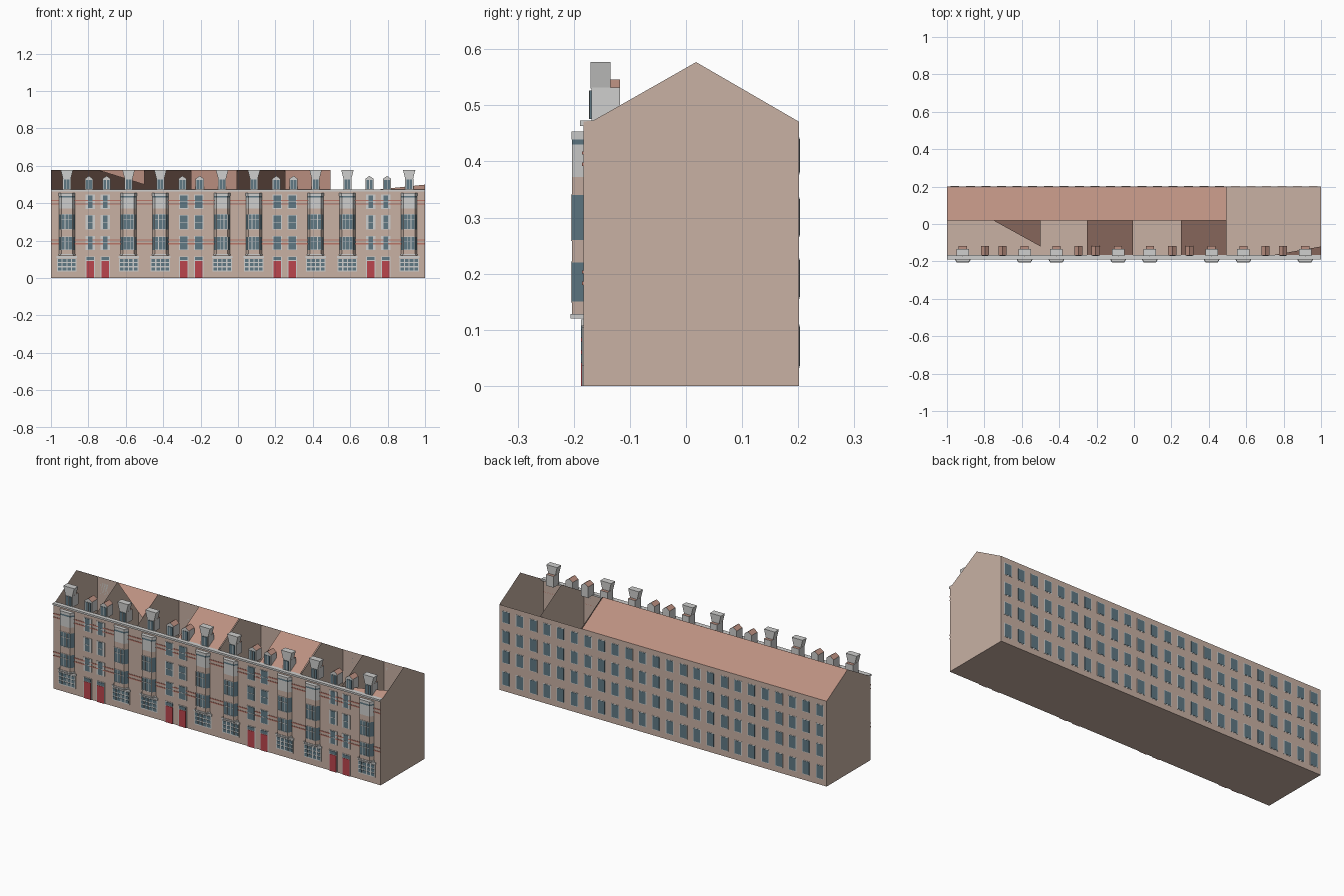
import bpy, bmesh

cube = bpy.data.objects.get("Cube")
if cube:
    bpy.data.objects.remove(cube, do_unlink=True)


def material(name, rgb):
    m = bpy.data.materials.new(name)
    m.use_nodes = True
    m.diffuse_color = (*rgb, 1)
    m.node_tree.nodes["Principled BSDF"].inputs["Base Color"].default_value = (*rgb, 1)
    return m


MATS = [material("beige_wall", (.58, .44, .37)), material("terracotta_roof", (.50, .28, .22)),
        material("pale_stone", (.62, .62, .61)), material("window_glass", (.115, .19, .23)),
        material("red_door", (.50, .06, .075)), material("brick_band", (.48, .18, .14))]
WALL, ROOF, STONE, GLASS, DOOR, BAND = range(len(MATS))


class Part:
    """Collects faces of one building part, then places it at one or more x positions."""

    def __init__(self, name):
        self.name, self.bm = name, bmesh.new()

    def poly(self, pts, mat):
        f = self.bm.faces.new([self.bm.verts.new(p) for p in pts])
        f.material_index = mat
        return f

    def prism(self, profile, axis, a, b, mat):
        place = {"x": lambda p, t: (t, p[0], p[1]), "y": lambda p, t: (p[0], t, p[1]),
                 "z": lambda p, t: (p[0], p[1], t)}[axis]
        lo = [self.bm.verts.new(place(p, a)) for p in profile]
        hi = [self.bm.verts.new(place(p, b)) for p in profile]
        n = len(lo)
        faces = [self.bm.faces.new(lo), self.bm.faces.new(hi)]
        faces += [self.bm.faces.new((lo[i], lo[(i + 1) % n], hi[(i + 1) % n], hi[i])) for i in range(n)]
        for f in faces:
            f.material_index = mat
        bmesh.ops.recalc_face_normals(self.bm, faces=faces)
        return faces

    def box(self, x0, x1, y0, y1, z0, z1, mat):
        return self.prism([(x0, y0), (x1, y0), (x1, y1), (x0, y1)], "z", z0, z1, mat)

    def place(self, xs=(0,)):
        mesh = bpy.data.meshes.new(self.name)
        self.bm.to_mesh(mesh)
        self.bm.free()
        for m in MATS:
            mesh.materials.append(m)
        for x in xs:
            ob = bpy.data.objects.new(self.name, mesh)
            ob.location.x = x
            bpy.context.scene.collection.objects.link(ob)


FRONT, BACK = -.183, .201
RIDGE, EAVE_F, EAVE_B = (.018, .577), (-.165, .473), (BACK, .471)
bay_xs = [s * x for x in (.085, .415, .585, .915) for s in (-1, 1)]
inner_xs = [s * x for x in (.21, .29) for s in (-1, 1)]
outer_xs = [s * x for x in (.71, .79) for s in (-1, 1)]
cells = [-1 + .25 * i for i in range(9)]

# Hollow shell: floor, front and back walls
shell = Part("outer_walls")
for y, top in ((FRONT, .471), (BACK, .471)):
    pts = [(-1, y, 0), (1, y, 0), (1, y, top), (-1, y, top)]
    shell.poly(pts if y < 0 else pts[::-1], WALL)
shell.poly([(-1, FRONT, 0), (-1, BACK, 0), (1, BACK, 0), (1, FRONT, 0)], WALL)
shell.place()

# Gable ends and party walls between the houses
gable = Part("gable_wall")
gable.poly([(0, FRONT, 0), (0, BACK, 0), (0, *EAVE_B), (0, *RIDGE), (0, *EAVE_F), (0, FRONT, .471)], WALL)
gable.place(cells)

# Roof: back slope on six bays, front slope only on some, with two partial pieces
roof = Part("roof_slopes")
roof.poly([(-1, *RIDGE), (.495, *RIDGE), (.495, *EAVE_B), (-1, *EAVE_B)], ROOF)
for x in (-.25, .25):
    roof.poly([(x, *EAVE_F), (x + .245, *EAVE_F), (x + .245, *RIDGE), (x, *RIDGE)], ROOF)
roof.poly([(-.75, *RIDGE), (-.5, -.12, .499), (-.5, *RIDGE)], ROOF)
roof.poly([(.75, *EAVE_F), (1, *EAVE_F), (1, -.12, .499)], ROOF)
roof.place()

# Cornice and brick string courses
trim = Part("cornice")
trim.box(-1, 1, -.189, EAVE_F[0], .463, .473, STONE)
trim.place()
bands = Part("string_courses")
for z in (.183, .203, .395, .415):
    bands.box(-1, 1, FRONT - .002, FRONT, z - .003, z + .003, BAND)
bands.place()


# Bay windows: stacked angled storeys
def plan(grow=0):
    w, n, d = .043 + grow, .030 + grow, -.203 - grow
    return [(-w, FRONT), (-n, d), (n, d), (w, FRONT)]


bay = Part("bay_window")
for z0, z1, mat, grow in ((.12, .128, STONE, .003), (.128, .15, WALL, 0), (.15, .22, GLASS, 0),
                          (.22, .26, WALL, 0), (.26, .34, GLASS, 0), (.34, .372, WALL, 0),
                          (.372, .43, STONE, 0), (.43, .439, GLASS, 0), (.439, .453, STONE, .001)):
    bay.prism(plan(grow), "z", z0, z1, mat)
for z0, z1 in ((.15, .22), (.26, .34)):
    for x in (-.029, -.010, .010, .029):
        bay.box(x - .0015, x + .0015, -.205, -.203, z0, z1, STONE)
    for z in (z0, z0 + .65 * (z1 - z0), z1):
        bay.box(-.030, .030, -.205, -.203, z - .0015, z + .0015, STONE)
bay.place(bay_xs)

# Ground floor gridded windows beneath the bays
ground = Part("ground_window")
ground.box(-.052, .052, FRONT - .002, FRONT, .035, .105, STONE)
for i in range(4):
    for j in range(3):
        x, z = -.0375 + .025 * i, .049 + .022 * j
        ground.box(x - .0095, x + .0095, FRONT - .004, FRONT, z - .008, z + .008, GLASS)
ground.box(-.055, .055, FRONT - .004, FRONT, .107, .118, STONE)
ground.place(bay_xs)

# Red front doors with glazed transoms
door = Part("front_door")
door.box(-.025, .025, FRONT - .002, FRONT, 0, .116, STONE)
door.box(-.021, .021, FRONT - .004, FRONT, 0, .092, DOOR)
door.box(-.021, .021, FRONT - .004, FRONT, .096, .112, GLASS)
door.place(inner_xs + outer_xs)

# Sash windows above the doors, wide in the middle houses and narrow at the ends
for name, half, xs in (("wide_sash_window", .020, inner_xs), ("narrow_sash_window", .013, outer_xs)):
    sash = Part(name)
    for z0, z1 in ((.153, .222), (.262, .333), (.373, .442)):
        sash.box(-.025, .025, FRONT - .002, FRONT, z0 - .003, z1 + .003, STONE)
        sash.box(-half, half, FRONT - .004, FRONT, z0, z1, GLASS)
        mid = (z0 + z1) / 2
        sash.box(-half, half, FRONT - .005, FRONT, mid - .0015, mid + .0015, STONE)
    sash.place(xs)

# Rear windows, three to each cell
rear = Part("rear_window")
for z0, z1 in ((.035, .106), (.158, .224), (.268, .333), (.380, .440)):
    rear.box(-.024, .024, BACK, BACK + .001, z0 - .003, z1 + .003, STONE)
    rear.box(-.020, .020, BACK, BACK + .002, z0, z1, GLASS)
rear.place([-1 + (i + .5) / 12 for i in range(24)])

# Tall dormers with flared stone heads over the bays
tall = Part("tall_dormer")
for f in tall.box(-.022, .022, -.168, -.118, .47, .532, STONE):
    f.normal_update()
    if f.normal.z > .9:
        f.material_index = ROOF
tall.prism([(-.021, .53), (.021, .53), (.033, .577), (-.033, .577)], "y", -.170, -.135, STONE)
tall.box(-.015, .015, -.172, -.168, .476, .526, GLASS)
tall.box(-.0015, .0015, -.173, -.168, .476, .526, STONE)
tall.place(bay_xs)

# Small pitched dormers over the doors
small = Part("small_dormer")
for f in small.prism([(-.022, .47), (.022, .47), (.022, .53), (0, .546), (-.022, .53)],
                     "y", -.168, -.118, STONE):
    f.normal_update()
    if f.normal.z > .3:
        f.material_index = ROOF
small.box(-.016, .016, -.170, -.168, .476, .524, GLASS)
small.box(-.0015, .0015, -.171, -.168, .476, .524, STONE)
small.place([s * x for x in (.205, .297, .703, .797) for s in (-1, 1)])
